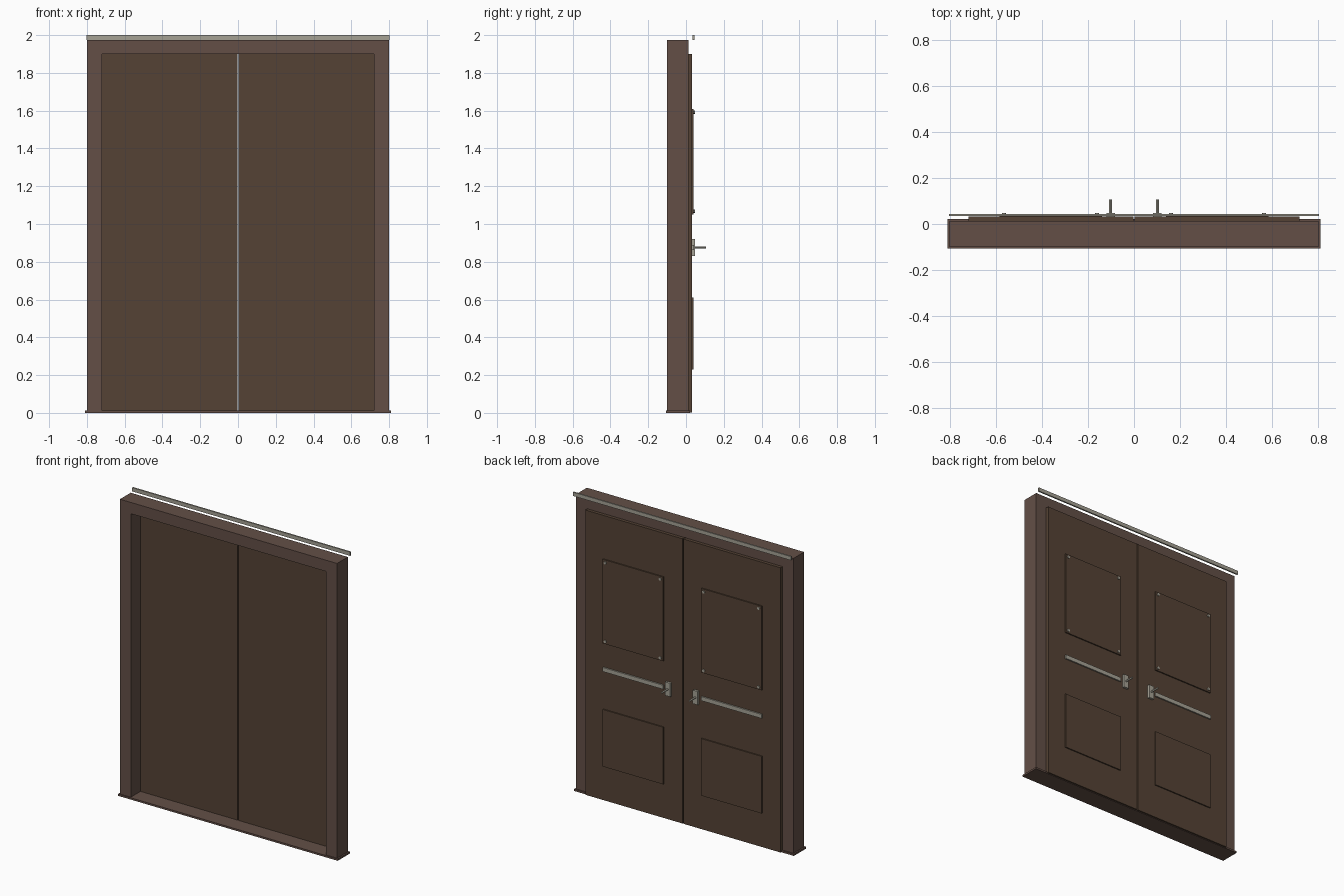
import bpy, bmesh, math

if "Cube" in bpy.data.objects:
    bpy.data.objects.remove(bpy.data.objects["Cube"])


def material(name, rgb):
    m = bpy.data.materials.new(name)
    m.diffuse_color = (*rgb, 1)
    m.use_nodes = True
    m.node_tree.nodes["Principled BSDF"].inputs["Base Color"].default_value = m.diffuse_color
    return m


FRAME = material("frame_wood", (0.125, 0.078, 0.062))
DOOR = material("door_wood", (0.09, 0.055, 0.035))
METAL = material("metal", (0.38, 0.36, 0.30))


def finish(name, bm, mat):
    bmesh.ops.recalc_face_normals(bm, faces=bm.faces)
    me = bpy.data.meshes.new(name)
    bm.to_mesh(me)
    bm.free()
    me.materials.append(mat)
    ob = bpy.data.objects.new(name, me)
    bpy.context.collection.objects.link(ob)
    return ob


def box(name, x, y, z, mat):
    bm = bmesh.new()
    bmesh.ops.create_cube(bm, size=1)
    for v in bm.verts:
        v.co = [r[0] + (c + 0.5) * (r[1] - r[0]) for c, r in zip(v.co, (x, y, z))]
    return finish(name, bm, mat)


def rod(name, x, z, y, radius, mat, sides=12):
    """Cylinder lying along y."""
    bpy.ops.mesh.primitive_cylinder_add(
        vertices=sides, radius=radius, depth=y[1] - y[0],
        location=(x, (y[0] + y[1]) / 2, z), rotation=(math.pi / 2, 0, 0))
    ob = bpy.context.object
    ob.name = name
    ob.data.materials.append(mat)
    bpy.ops.object.shade_smooth_by_angle()
    return ob


# door frame: U-shaped outline extruded in depth
outline = [(-0.8, 0.005), (-0.8, 1.975), (0.8, 1.975), (0.8, 0.005),
           (0.72, 0.005), (0.72, 1.9), (-0.72, 1.9), (-0.72, 0.005)]
bm = bmesh.new()
face = bm.faces.new([bm.verts.new((x, -0.1, z)) for x, z in outline])
ext = bmesh.ops.extrude_face_region(bm, geom=[face])["geom"]
bmesh.ops.translate(bm, vec=(0, 0.113, 0),
                    verts=[g for g in ext if isinstance(g, bmesh.types.BMVert)])
finish("door_frame", bm, FRAME)

# threshold and top rail
box("threshold", (-0.81, 0.81), (-0.107, 0.022), (0, 0.012), FRAME)
box("top_rail", (-0.803, 0.803), (0.034, 0.044), (1.975, 2.0), METAL)

for side, s in (("left", -1), ("right", 1)):
    def span(a, b):
        return tuple(sorted((s * a, s * b)))

    # door leaf with raised panels
    box(side + "_door", span(0.003, 0.719), (0.001, 0.033), (0.003, 1.899), DOOR)
    box(side + "_upper_panel", span(0.14, 0.585), (0.03, 0.041), (1.05, 1.61), DOOR)
    box(side + "_lower_panel", span(0.14, 0.585), (0.03, 0.041), (0.23, 0.61), DOOR)
    # panel studs
    for x in (0.16, 0.565):
        for z in (1.068, 1.592):
            rod(side + "_panel_stud", s * x, z, (0.038, 0.047), 0.009, METAL)
    # cross bar, handle plate and handle
    box(side + "_cross_bar", span(0.14, 0.585), (0.03, 0.042), (0.863, 0.89), METAL)
    box(side + "_handle_plate", span(0.083, 0.12), (0.031, 0.048), (0.83, 0.92), METAL)
    rod(side + "_handle", s * 0.102, 0.876, (0.04, 0.107), 0.006, METAL)
